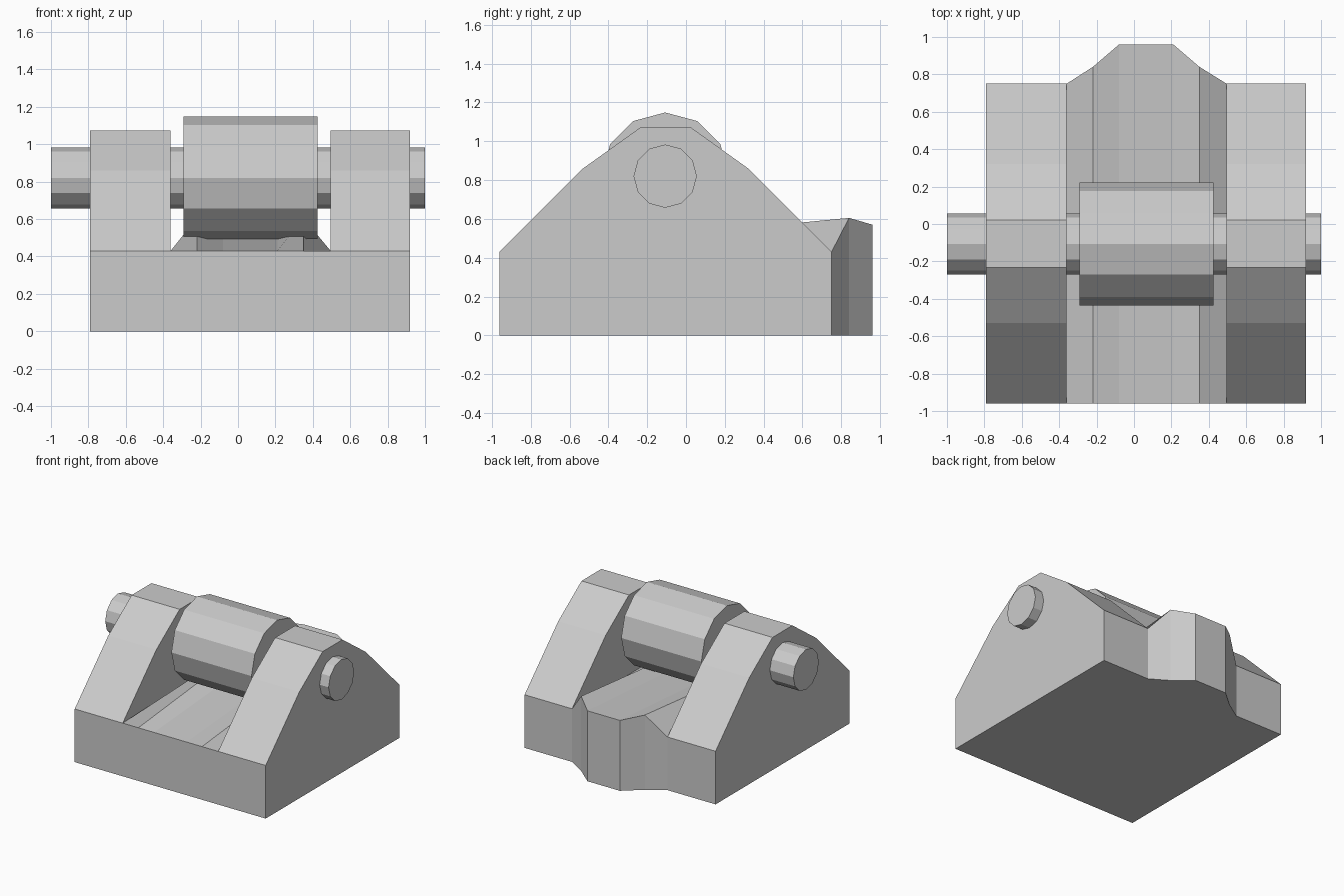
import bpy, bmesh
from math import pi
from mathutils import Matrix

if "Cube" in bpy.data.objects:
    bpy.data.objects.remove(bpy.data.objects["Cube"])


def loft(name, start, end):
    """Closed solid between two matching outlines."""
    bm = bmesh.new()
    a = [bm.verts.new(p) for p in start]
    b = [bm.verts.new(p) for p in end]
    n = len(a)
    bm.faces.new(a)
    bm.faces.new(b[::-1])
    for i in range(n):
        j = (i + 1) % n
        bm.faces.new((a[i], b[i], b[j], a[j]))
    finish(name, bm)


def finish(name, bm):
    bmesh.ops.triangulate(bm, faces=[f for f in bm.faces if len(f.verts) > 4])
    bmesh.ops.recalc_face_normals(bm, faces=bm.faces[:])
    mesh = bpy.data.meshes.new(name)
    bm.to_mesh(mesh)
    bm.free()
    bpy.context.collection.objects.link(bpy.data.objects.new(name, mesh))


def rod(name, x0, x1, radius):
    """Twelve-sided cylinder along x on the shared axis."""
    bm = bmesh.new()
    place = Matrix.Translation(((x0 + x1) / 2, -0.107, 0.82)) @ Matrix.Rotation(pi / 2, 4, 'Y')
    bmesh.ops.create_cone(bm, cap_ends=True, segments=12, radius1=radius,
                          radius2=radius, depth=x1 - x0, matrix=place)
    finish(name, bm)


# Side supports
F, B = -0.96, 0.75
profile = [(F, 0), (F, 0.43), (-0.53, 0.86), (-0.232, 1.073),
           (0.022, 1.073), (0.32, 0.86), (B, 0.43), (B, 0)]
for name, x0, x1 in (("left_support", -0.79, -0.36), ("right_support", 0.495, 0.92)):
    loft(name, [(x0, y, z) for y, z in profile], [(x1, y, z) for y, z in profile])

# Sloping bed between the supports, with a faceted lip at the back
lip = [(-0.36, B, 0.43), (-0.22, 0.84, 0.605), (-0.08, 0.96, 0.57),
       (0.21, 0.96, 0.57), (0.35, 0.84, 0.605), (0.495, B, 0.43)]
bm = bmesh.new()
cols = [[bm.verts.new(p) for p in ((x, F, 0), (x, F, 0.43), (x, y, z), (x, y, 0))]
        for x, y, z in lip]
for a, b in zip(cols, cols[1:]):
    for i in range(4):
        j = (i + 1) % 4
        bm.faces.new((a[i], a[j], b[j], b[i]))
bm.faces.new(cols[0])
bm.faces.new(cols[-1])
finish("bed", bm)

# Roller and its axle
rod("roller", -0.292, 0.425, 0.328)
rod("axle", -1.0, 1.0, 0.163)
